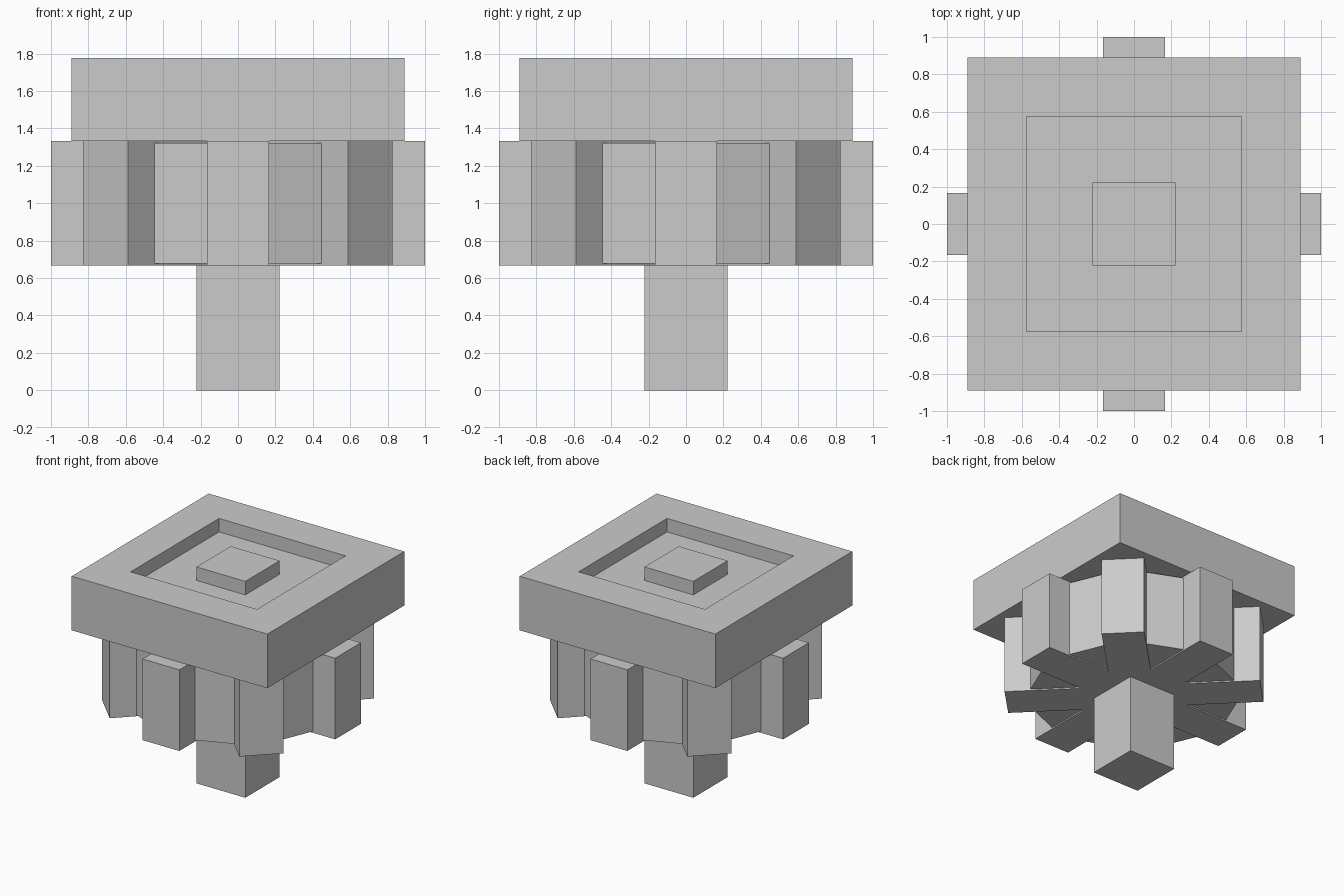
import bpy, bmesh, math
from mathutils import Matrix, Vector

if "Cube" in bpy.data.objects:
    bpy.data.objects.remove(bpy.data.objects["Cube"])

U = 1 / 9  # modelling unit

grey = bpy.data.materials.new("plain_grey")
grey.diffuse_color = (0.6, 0.6, 0.6, 1)
grey.use_nodes = True
grey.node_tree.nodes["Principled BSDF"].inputs["Base Color"].default_value = grey.diffuse_color


def finish(name, bm):
    bmesh.ops.recalc_face_normals(bm, faces=bm.faces[:])
    mesh = bpy.data.meshes.new(name)
    bm.to_mesh(mesh)
    bm.free()
    mesh.materials.append(grey)
    ob = bpy.data.objects.new(name, mesh)
    bpy.context.collection.objects.link(ob)
    return ob


def box_bm(sx, sy, z0, z1, angle=0):
    bm = bmesh.new()
    m = (Matrix.Rotation(angle, 4, 'Z')
         @ Matrix.Translation((0, 0, (z0 + z1) / 2))
         @ Matrix.Diagonal((sx, sy, z1 - z0, 1)))
    bmesh.ops.create_cube(bm, size=1, matrix=m)
    return bm


# Square shaft running the full height
finish("shaft", box_bm(4 * U, 4 * U, 0, 16 * U))

# Gear teeth: four bars crossing the centre make eight teeth
for i in range(4):
    finish(f"tooth_bar_{i + 1}",
           box_bm(18 * U, 3 * U, 6 * U, 12 * U, i * math.pi / 4))

# Octagonal gear body, slightly thinner than the teeth
bm = bmesh.new()
bmesh.ops.create_cone(bm, cap_ends=True, segments=8, radius1=0.866, radius2=0.866,
                      depth=5.8 * U, matrix=Matrix.Translation((0, 0, 9 * U)))
# put octagon corners in line with the teeth
corner = max(bm.verts, key=lambda v: v.co.x).co
turn = -math.atan2(corner.y, corner.x)
bmesh.ops.rotate(bm, verts=bm.verts[:], cent=(0, 0, 0),
                 matrix=Matrix.Rotation(turn, 3, 'Z'))
finish("gear_body", bm)

# Square top plate with a shallow square recess around the shaft
bm = box_bm(16 * U, 16 * U, 12 * U, 16 * U)
bm.normal_update()
top = max(bm.faces, key=lambda f: f.calc_center_median().z)
bmesh.ops.inset_individual(bm, faces=[top], thickness=4 * U, depth=0)
floor = bmesh.ops.extrude_discrete_faces(bm, faces=[top])["faces"][0]
bmesh.ops.translate(bm, verts=floor.verts[:], vec=Vector((0, 0, -U)))
finish("top_plate", bm)
